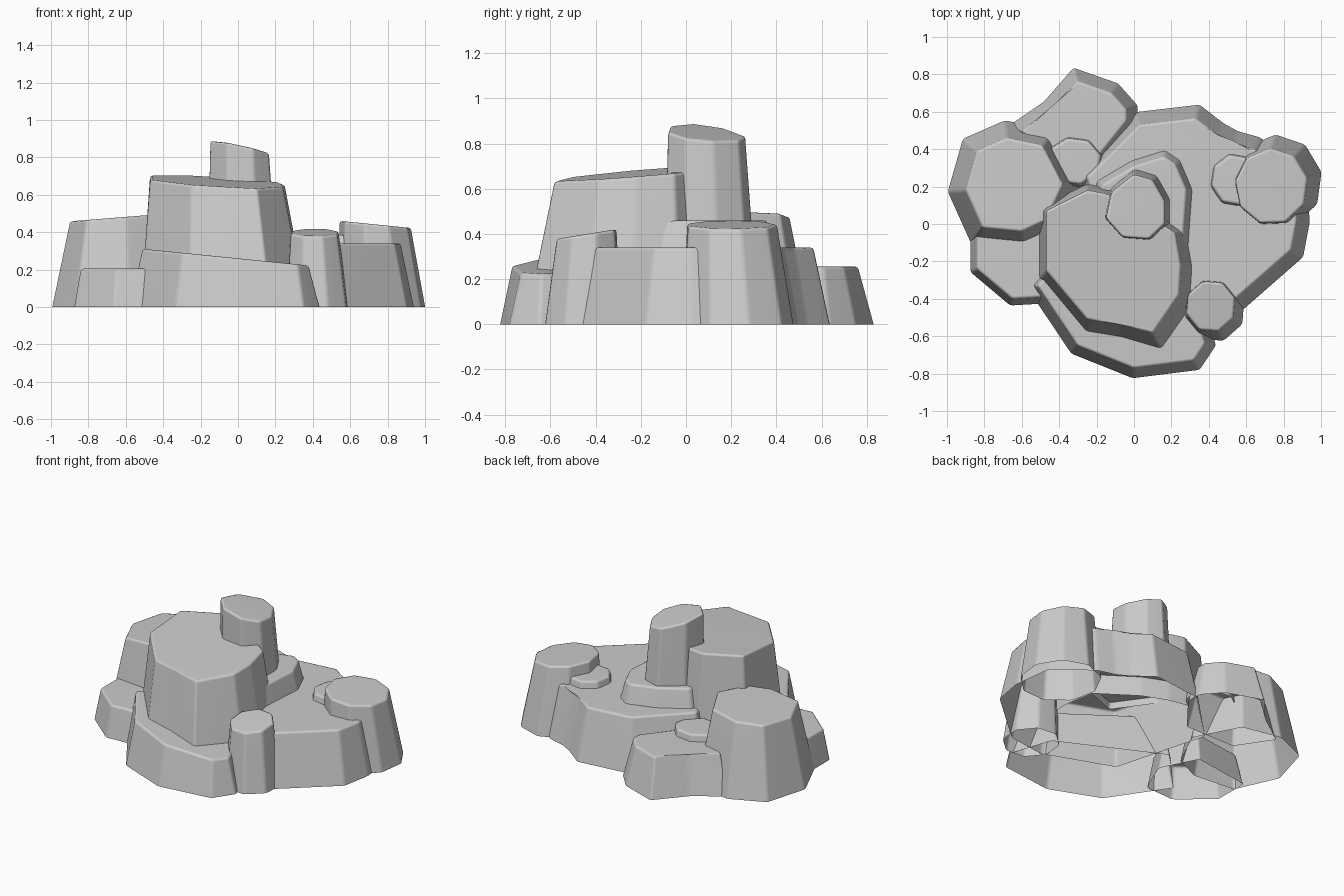
import bpy
import bmesh
from math import cos, sin, tau
from mathutils import Vector

cube = bpy.data.objects.get("Cube")
if cube:
    bpy.data.objects.remove(cube, do_unlink=True)


def ring(sides, centre, radii, turn=0.0):
    """Counter-clockwise rounded outline for the column-like rocks."""
    angles = [tau * (i + turn) / sides for i in range(sides)]
    return [(centre[0] + radii[0] * cos(a), centre[1] + radii[1] * sin(a)) for a in angles]


def flared(outline, amount, shift):
    """Offset an outline outward with mitred corners, then slide it."""
    points = [Vector(p) for p in outline]
    result = []
    for i, point in enumerate(points):
        before = (point - points[i - 1]).normalized()
        after = (points[(i + 1) % len(points)] - point).normalized()
        normal_a = Vector((before.y, -before.x))
        normal_b = Vector((after.y, -after.x))
        mitre = (normal_a + normal_b) / (1 + normal_a.dot(normal_b))
        result.append(point + mitre * amount + Vector(shift))
    return result


def rock(name, outline, height, flare, tilt=(0, 0), shift=(0, 0), bottom=0.0):
    """Tapered rock with a sloping top, softened edges and open underside."""
    bm = bmesh.new()
    top = [bm.verts.new((x, y, height + tilt[0] * x + tilt[1] * y)) for x, y in outline]
    base = [bm.verts.new((p.x, p.y, bottom)) for p in flared(outline, flare, shift)]
    bm.faces.new(top)
    for i in range(len(top)):
        j = (i + 1) % len(top)
        bm.faces.new((base[i], base[j], top[j], top[i]))
    worn_edges = [e for e in bm.edges if not e.is_boundary]
    bmesh.ops.bevel(bm, geom=worn_edges, offset=0.014, segments=2,
                    profile=0.5, affect='EDGES', clamp_overlap=True)
    mesh = bpy.data.meshes.new(name)
    bm.to_mesh(mesh)
    bm.free()
    obj = bpy.data.objects.new(name, mesh)
    bpy.context.collection.objects.link(obj)
    bpy.ops.object.select_all(action='DESELECT')
    obj.select_set(True)
    bpy.context.view_layer.objects.active = obj
    bpy.ops.object.shade_smooth_by_angle(angle=tau / 6)
    # Keep the broad faces flat and the narrow worn edges soft
    weighted = obj.modifiers.new("flat_faces", 'WEIGHTED_NORMAL')
    weighted.keep_sharp = True


# Broad terraces
rock("plateau",
     [(-.25, .25), (-.1, -.3), (.3, -.45), (.52, -.42), (.84, -.14), (.87, .02),
      (.84, .25), (.64, .4), (.53, .43), (.44, .48), (.33, .565), (.03, .53)],
     height=.34, flare=.07)
rock("front_ledge",
     [(-.515, -.33), (-.3, -.65), (0, -.77), (.32, -.73), (.38, -.64), (.3, -.4), (-.3, -.1)],
     height=.26, flare=.053, tilt=(-.1, 0))
rock("back_terrace",
     [(-.6, .5), (-.5, .35), (-.2, .35), (-.04, .55), (-.04, .61), (-.12, .7),
      (-.305, .765), (-.44, .61)],
     height=.255, flare=.06)
rock("left_terrace",
     [(-.84, -.05), (-.84, -.24), (-.65, -.4), (-.48, -.39), (-.4, -.2), (-.5, 0)],
     height=.205, flare=.035)

# Central outcrop with the step and spire behind it
rock("central_block",
     [(-.47, .07), (-.47, -.25), (-.25, -.51), (-.08, -.535), (.1, -.585), (.24, -.38),
      (.25, -.22), (.22, -.05), (0, .1), (-.15, .16), (-.25, .18)],
     height=.68, flare=.06, tilt=(-.04, .075), shift=(.025, -.02), bottom=.2)
rock("upper_step",
     [(-.2, .08), (0, -.2), (.26, -.1), (.28, .18), (.22, .32), (.16, .36), (0, .31), (-.17, .21)],
     height=.46, flare=.04, bottom=.3)
rock("spire",
     [(-.15, .03), (-.06, -.07), (.08, -.08), (.165, 0), (.165, .12), (.1, .235),
      (0, .265), (-.12, .17)],
     height=.86, flare=.02, tilt=(-.22, -.1), shift=(.01, .01), bottom=.4)

# Rounded boulders and their small companions
rock("left_boulder",
     [(-.9, .18), (-.81, -.02), (-.6, -.04), (-.47, .02), (-.38, .21), (-.49, .42),
      (-.68, .46), (-.84, .39)],
     height=.53, flare=.09, tilt=(.08, 0))
rock("right_boulder", ring(9, (.735, .2), (.195, .205), .3),
     height=.515, flare=.045, tilt=(-.1, 0), shift=(.03, .025))
rock("front_boulder", ring(8, (.41, -.44), (.135, .14), .4),
     height=.47, flare=.035, tilt=(0, .16), shift=(.015, -.015))
rock("right_small_step", ring(8, (.54, .235), (.125, .135), .3),
     height=.385, flare=.015, bottom=.3)
rock("back_small_step", ring(8, (-.32, .335), (.145, .125), .3),
     height=.3, flare=.015, bottom=.2)
